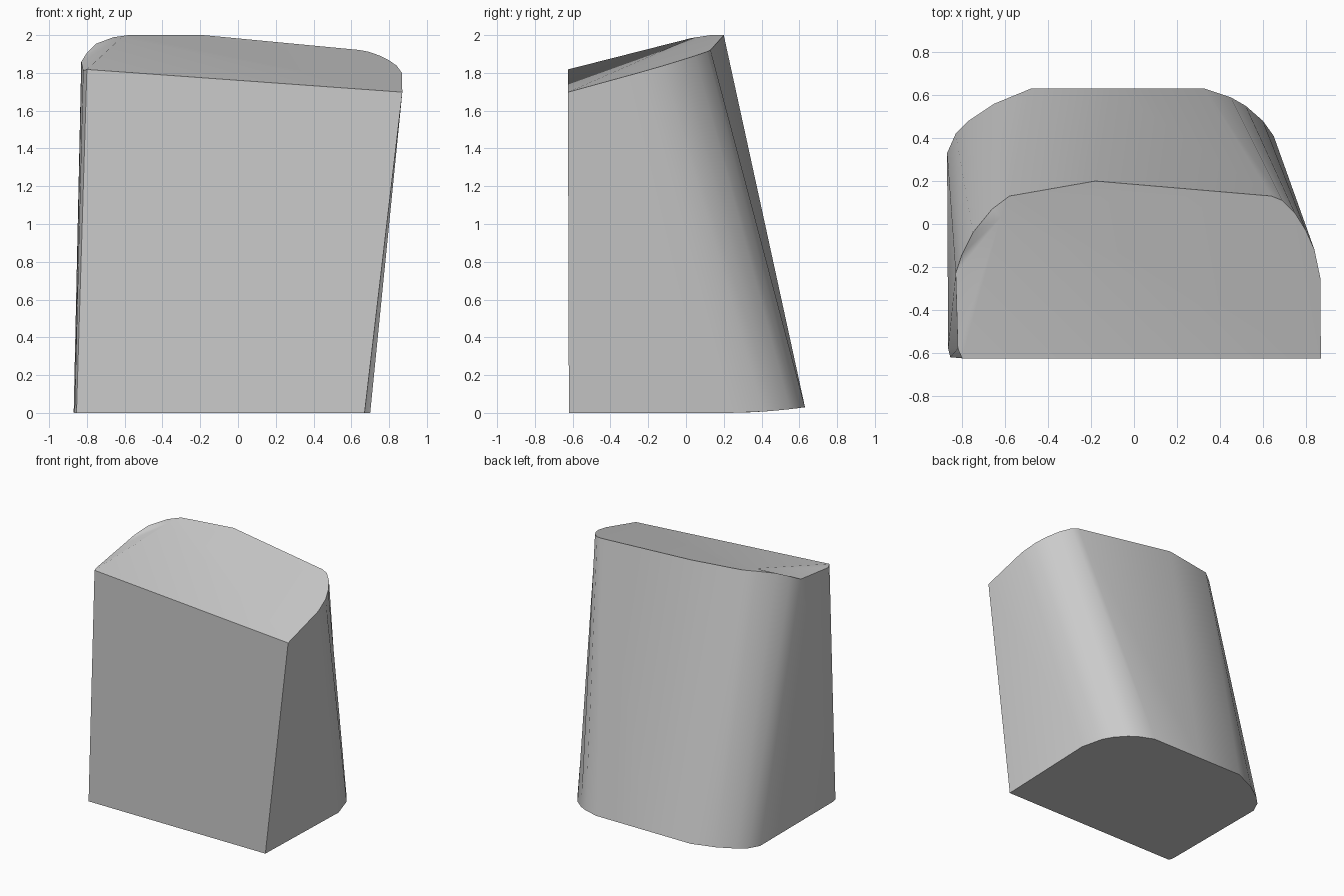
import bpy
import bmesh
import math

if "Cube" in bpy.data.objects:
    bpy.data.objects.remove(bpy.data.objects["Cube"], do_unlink=True)

grey = bpy.data.materials.new("stone_grey")
grey.use_nodes = True
COLOUR = (0.6, 0.6, 0.6, 1)
grey.diffuse_color = COLOUR
grey.node_tree.nodes["Principled BSDF"].inputs["Base Color"].default_value = COLOUR

# Matching outlines: front left corner, round the back, to front right corner
base = [(-.855, -.62), (-.865, -.58), (-.87, .33), (-.83, .42), (-.77, .48),
        (-.65, .56), (-.48, .63), (-.1, .63), (.33, .63), (.45, .59),
        (.52, .55), (.6, .48), (.65, .41), (.7, .24), (.67, -.62)]
rim = [(-.8, -.625), (-.82, -.58), (-.83, -.23), (-.8, -.14), (-.75, -.04),
       (-.66, .07), (-.58, .13), (-.18, .2), (.64, .13), (.69, .11),
       (.75, .05), (.8, -.03), (.84, -.12), (.867, -.25), (.87, -.625)]
# Amount the rim is worn down below the sloping top on the left shoulder
worn = {1: .02, 2: .07, 3: .045, 4: .02, 5: .01}


def top_height(x, y):
    return min(2, 1.762 - .072 * x + .274 * (y + .62))


def base_height(y):
    return .03 * max(0, (y - .2) / .43) ** 2


# Lofted block
bm = bmesh.new()
low = [bm.verts.new((x, y, base_height(y))) for x, y in base]
high = [bm.verts.new((x, y, top_height(x, y) - worn.get(i, 0)))
        for i, (x, y) in enumerate(rim)]
for i in range(len(low)):
    j = (i + 1) % len(low)
    bm.faces.new((low[i], low[j], high[j], high[i]))
bm.faces.new(low)

# Sloping top with a worn left shoulder
inner = bm.verts.new((-.62, .03, top_height(-.62, .03)))
for i in range(6):
    bm.faces.new((high[i], high[i + 1], inner))
bm.faces.new([high[0], inner] + high[6:])
bmesh.ops.recalc_face_normals(bm, faces=bm.faces[:])

mesh = bpy.data.meshes.new("stone_block")
bm.to_mesh(mesh)
bm.free()
mesh.materials.append(grey)
block = bpy.data.objects.new("stone_block", mesh)
bpy.context.collection.objects.link(block)

# Smooth sides, crisp edges
bpy.ops.object.select_all(action="DESELECT")
block.select_set(True)
bpy.context.view_layer.objects.active = block
bpy.ops.object.shade_smooth_by_angle(angle=math.radians(35))
